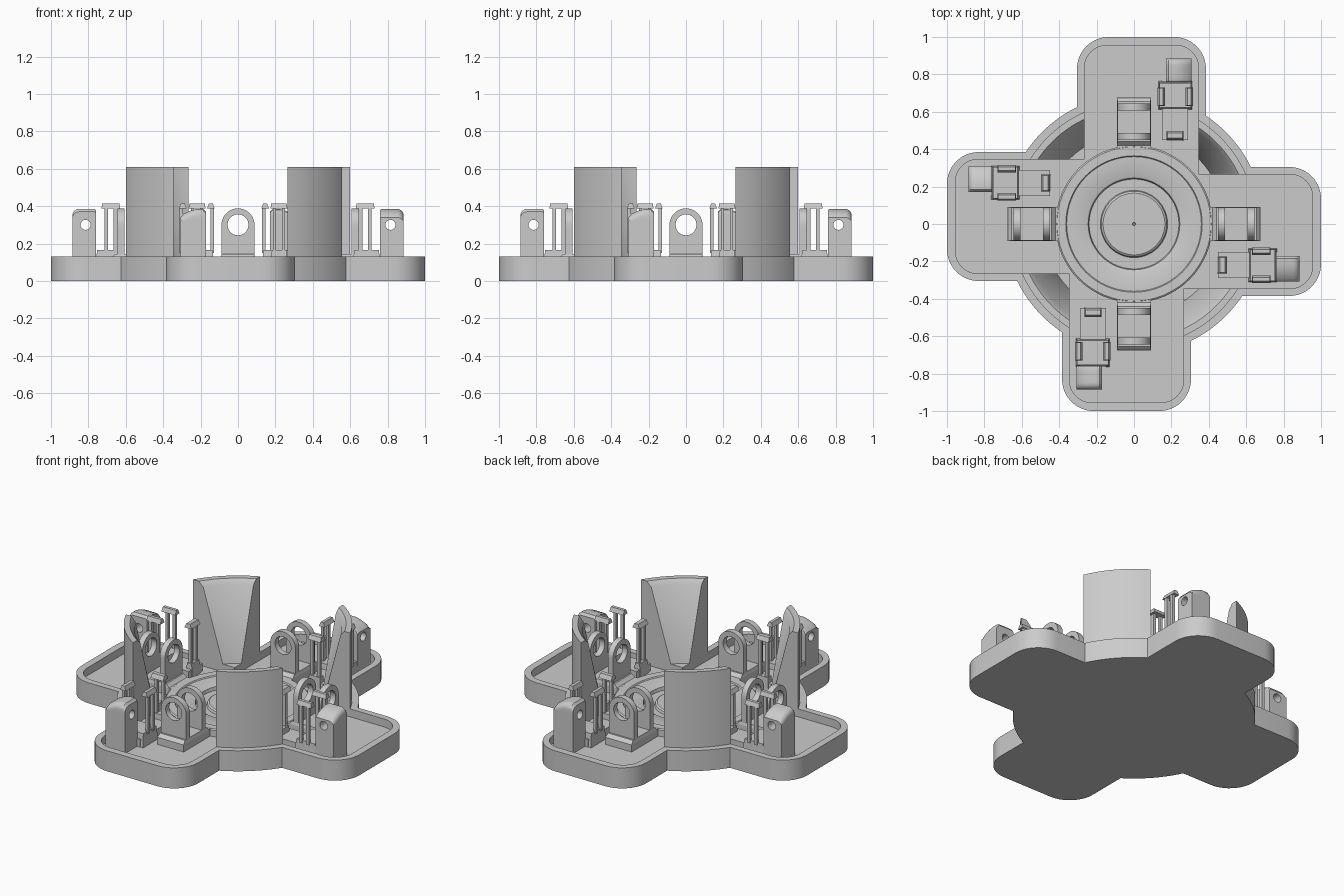
import bpy, bmesh
from math import sin, cos, pi, atan2, sqrt, hypot, ceil, radians

if "Cube" in bpy.data.objects:
    bpy.data.objects.remove(bpy.data.objects["Cube"])

FLOOR, RIM = 0.08, 0.13


def finish(name, bm):
    bmesh.ops.remove_doubles(bm, verts=bm.verts, dist=1e-5)
    bmesh.ops.recalc_face_normals(bm, faces=bm.faces)
    me = bpy.data.meshes.new(name)
    bm.to_mesh(me)
    bm.free()
    ob = bpy.data.objects.new(name, me)
    bpy.context.collection.objects.link(ob)
    return ob


def four(ob):
    """Repeat an arm part on the other three arms."""
    for k in range(1, 4):
        c = ob.copy()
        c.rotation_euler.z = k * pi / 2
        bpy.context.collection.objects.link(c)


def loft(bm, loops, caps=True, closed=False):
    rows = [[bm.verts.new(p) for p in lp] for lp in loops]
    n = len(rows[0])
    pairs = list(zip(rows, rows[1:])) + ([(rows[-1], rows[0])] if closed else [])
    for a, b in pairs:
        for i in range(n):
            j = (i + 1) % n
            bm.faces.new((a[i], a[j], b[j], b[i]))
    if caps and not closed:
        bm.faces.new(rows[0])
        bm.faces.new(rows[-1])


def box(bm, x0, x1, y0, y1, z0, z1, tx=0, ty=0):
    """Box whose top is pulled in by tx and ty."""
    def ring(z, a, b):
        return [(x0 + a, y0 + b, z), (x1 - a, y0 + b, z), (x1 - a, y1 - b, z), (x0 + a, y1 - b, z)]
    loft(bm, [ring(z0, 0, 0), ring(z1, tx, ty)])


def arc(cx, cy, r, a0, a1, n=10):
    return [(cx + r * cos(a0 + (a1 - a0) * i / n), cy + r * sin(a0 + (a1 - a0) * i / n)) for i in range(n + 1)]


def spin4(pts):
    out = []
    for k in range(4):
        for x, y in pts:
            for _ in range(k):
                x, y = -y, x
            out.append((x, y))
    return out


def arm_end(x, y0, y1, r):
    return arc(x - r, y0 + r, r, -pi / 2, 0) + arc(x - r, y1 - r, r, 0, pi / 2)


def prism(name, pts, z0, z1):
    bm = bmesh.new()
    loft(bm, [[(x, y, z) for x, y in pts] for z in (z0, z1)])
    return finish(name, bm)


def divide(pts, step=0.025):
    out = []
    for (a, b), (c, d) in zip(pts, pts[1:] + pts[:1]):
        n = max(1, ceil(hypot(c - a, d - b) / step))
        out += [(a + (c - a) * i / n, b + (d - b) * i / n) for i in range(n)]
    return out


def holed(bm, outline, c, r, sections, place):
    """Plate with a round hole; sections are (offset, drop of the top)."""
    pts = divide(outline)
    hole = []
    for u, v in pts:
        a = atan2(v - c[1], u - c[0])
        hole.append((c[0] + r * cos(a), c[1] + r * sin(a)))
    outer = [[place(u, v - (d if v > 0.34 else 0), t) for u, v in pts] for t, d in sections]
    inner = [[place(u, v, t) for u, v in hole] for t, d in sections]
    loft(bm, outer + inner[::-1], closed=True)


# Cross-shaped base on a disc, with a tray sunk into the arms
R = 0.695
a0, a1 = atan2(0.305, sqrt(R * R - 0.305 ** 2)), atan2(sqrt(R * R - 0.385 ** 2), 0.385)
base = prism("base", spin4(arm_end(1, -0.385, 0.305, 0.17) + arc(0, 0, R, a0, a1, 12)), 0, RIM)
cutter = prism("tray_cutter", spin4(arm_end(0.955, -0.345, 0.265, 0.12) + [(0.345, 0.265)]), FLOOR, 0.3)
mod = base.modifiers.new("tray", 'BOOLEAN')
mod.operation, mod.object, mod.solver = 'DIFFERENCE', cutter, 'EXACT'
bpy.context.view_layer.objects.active = base
bpy.ops.object.modifier_apply(modifier=mod.name)
bpy.data.objects.remove(cutter)

# Round centre dish with ring groove and pin hole
prof = [(0.42, 0.07), (0.42, 0.12), (0.412, 0.126), (0.365, 0.126), (0.36, 0.12), (0.255, 0.12), (0.245, 0.115),
        (0.24, 0.095), (0.18, 0.095), (0.175, 0.11), (0.165, 0.117), (0.008, 0.117), (0.006, 0.1)]
bm = bmesh.new()
loft(bm, [[(x, y, z) for x, y in arc(0, 0, r, 0, 2 * pi, 64)[:-1]] for r, z in prof])
finish("centre_dish", bm)

# Tall curved corner walls, sides in line with the tray walls
def wall_arc(r, n=14):
    b0, b1 = atan2(-sqrt(r * r - 0.265 ** 2), 0.265), atan2(-0.345, sqrt(r * r - 0.345 ** 2))
    return arc(0, 0, r, b0, b1, n)


bm = bmesh.new()
loft(bm, [[(x, y, z) for x, y in wall_arc(0.655) + wall_arc(r)[::-1]]
          for z, r in ((0.07, 0.48), (0.13, 0.49), (0.58, 0.595), (0.61, 0.62))])
four(finish("corner_wall", bm))

# Pivot bracket: foot block and two holed ears
bm = bmesh.new()
box(bm, 0.40, 0.675, -0.092, 0.092, 0.07, 0.125)
box(bm, 0.42, 0.675, -0.092, 0.092, 0.125, 0.145, 0.02, 0.005)
ear = arc(0, 0.30, 0.088, 0, pi, 20) + [(-0.088, 0.12), (0.088, 0.12)]
for x in (0.45, 0.608):
    holed(bm, ear, (0, 0.30), 0.056, [(x, 0), (x + 0.036, 0)], lambda u, v, t: (t, u, v))
four(finish("pivot_bracket", bm))

# Outer post with rounded sloping top and a small cross hole
bm = bmesh.new()
post = [(0.758, 0.07), (0.885, 0.07)] + arc(0.85, 0.35, 0.035, 0, pi / 2, 6) + arc(0.77, 0.373, 0.012, pi / 2, pi, 3)
holed(bm, post, (0.815, 0.30), 0.027,
      [(-0.307, 0.045), (-0.29, 0.025), (-0.25, 0.008), (-0.22, 0), (-0.185, 0), (-0.172, 0.015)],
      lambda u, v, t: (u, t, v))
four(finish("outer_post", bm))

# Snap clips: foot frame, paired side clips and an end clip with hooked heads
bm = bmesh.new()
box(bm, 0.45, 0.765, -0.29, -0.15, 0.07, 0.13)
box(bm, 0.61, 0.765, -0.31, -0.13, 0.07, 0.165, 0.012, 0.006)
box(bm, 0.445, 0.49, -0.265, -0.175, 0.07, 0.165, 0.006, 0.006)
for y, s in ((-0.303, 1), (-0.137, -1)):
    for x in (0.645, 0.695):
        box(bm, x, x + 0.02, y - 0.009, y + 0.009, 0.15, 0.39)
    lo, hi = sorted((y - s * 0.012, y + s * 0.028))
    box(bm, 0.63, 0.73, lo, hi, 0.388, 0.415, 0.004, 0.01)
for y in (-0.252, -0.204):
    box(bm, 0.458, 0.476, y, y + 0.018, 0.15, 0.39)
box(bm, 0.448, 0.498, -0.264, -0.174, 0.388, 0.415, 0.012, 0.004)
four(finish("snap_clips", bm))

bpy.ops.object.select_all(action='SELECT')
bpy.ops.object.shade_smooth_by_angle(angle=radians(30))
